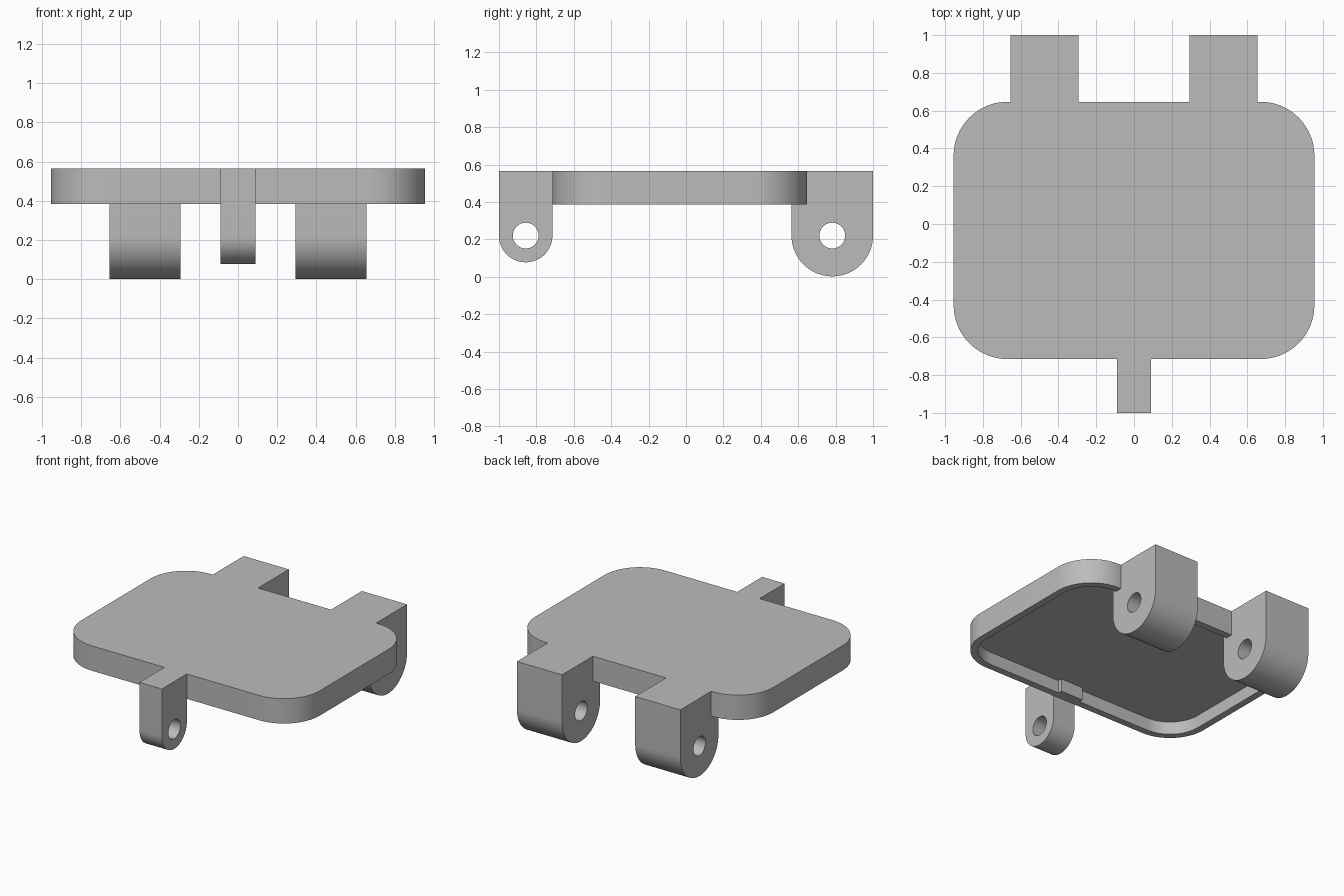
import bpy, bmesh, math
from mathutils import Vector

if "Cube" in bpy.data.objects:
    bpy.data.objects.remove(bpy.data.objects["Cube"], do_unlink=True)

TOP, RIM = 0.565, 0.385          # top surface and lower rim of the lid
FRONT, BACK, HALF = -0.715, 0.647, 0.955
PIN_Z, PIN_R = 0.22, 0.069       # hinge hole height and radius

grey = bpy.data.materials.new("plain grey")
grey.use_nodes = True
colour = (0.5, 0.5, 0.5, 1)
grey.diffuse_color = colour
grey.node_tree.nodes["Principled BSDF"].inputs["Base Color"].default_value = colour


def arc(cx, cy, r, start, end, steps):
    angles = [math.radians(start + (end - start) * i / steps) for i in range(steps + 1)]
    return [(cx + r * math.cos(a), cy + r * math.sin(a)) for a in angles]


def finish(name, bm):
    bmesh.ops.recalc_face_normals(bm, faces=bm.faces)
    mesh = bpy.data.meshes.new(name)
    bm.to_mesh(mesh)
    bm.free()
    mesh.materials.append(grey)
    obj = bpy.data.objects.new(name, mesh)
    bpy.context.collection.objects.link(obj)
    bpy.ops.object.select_all(action="DESELECT")
    obj.select_set(True)
    bpy.context.view_layer.objects.active = obj
    bpy.ops.object.shade_smooth_by_angle(angle=math.radians(30))
    return obj


def lug(name, x0, x1, outline, pin_y):
    """Side profile with a round pin hole, extruded along x."""
    bm = bmesh.new()
    hole = arc(pin_y, PIN_Z, PIN_R, 0, 360, 40)[:-1]
    edges = []
    for loop in (outline, hole):
        verts = [bm.verts.new((x0, y, z)) for y, z in loop]
        edges += [bm.edges.new((verts[i - 1], verts[i])) for i in range(len(verts))]
    bmesh.ops.triangle_fill(bm, edges=edges, use_beauty=True, normal=Vector((1, 0, 0)))
    out = bmesh.ops.extrude_face_region(bm, geom=bm.faces[:], use_keep_orig=True)
    moved = [g for g in out["geom"] if isinstance(g, bmesh.types.BMVert)]
    bmesh.ops.translate(bm, verts=moved, vec=(x1 - x0, 0, 0))
    return finish(name, bm)


# Rounded lid, hollowed from below
R = 0.285
corners = [(HALF - R, BACK - R, 0), (R - HALF, BACK - R, 90),
           (R - HALF, FRONT + R, 180), (HALF - R, FRONT + R, 270)]
bm = bmesh.new()
points = [p for x, y, a in corners for p in arc(x, y, R, a, a + 90, 16)]
base = bm.faces.new([bm.verts.new((x, y, RIM)) for x, y in points])
out = bmesh.ops.extrude_face_region(bm, geom=[base], use_keep_orig=True)
bmesh.ops.translate(bm, vec=(0, 0, TOP - RIM),
                    verts=[g for g in out["geom"] if isinstance(g, bmesh.types.BMVert)])
bmesh.ops.recalc_face_normals(bm, faces=bm.faces)
bm.faces.ensure_lookup_table()
under = min(bm.faces, key=lambda f: f.calc_center_median().z)
bmesh.ops.inset_region(bm, faces=[under], thickness=0.05, use_even_offset=True)
out = bmesh.ops.extrude_discrete_faces(bm, faces=[under])
floor = out["faces"][0]
rim_edge = [e for e in bm.edges if len(e.link_faces) == 1]
bmesh.ops.translate(bm, verts=floor.verts[:], vec=(0, 0, 0.092))
bmesh.ops.bridge_loops(bm, edges=rim_edge)
finish("lid", bm)

# Pair of wide hinge lugs at the back
rb = 0.218
yb = 1 - rb
back_profile = arc(yb, PIN_Z, rb, 180, 360, 32) + [(1, TOP), (1 - 2 * rb, TOP)]
for side, x0, x1 in (("left", 0.293, 0.655), ("right", -0.655, -0.293)):
    lug("back_hinge_lug_" + side, x0, x1, back_profile, yb)

# Narrow latch lug at the front, its root reaching through the wall
rf = 0.143
yf = rf - 1
root = FRONT + 0.08
front_profile = arc(yf, PIN_Z, rf, 180, 360, 32) + [
    (2 * rf - 1, RIM), (root, RIM), (root, TOP), (-1, TOP)]
lug("front_latch_lug", -0.09, 0.09, front_profile, yf)
